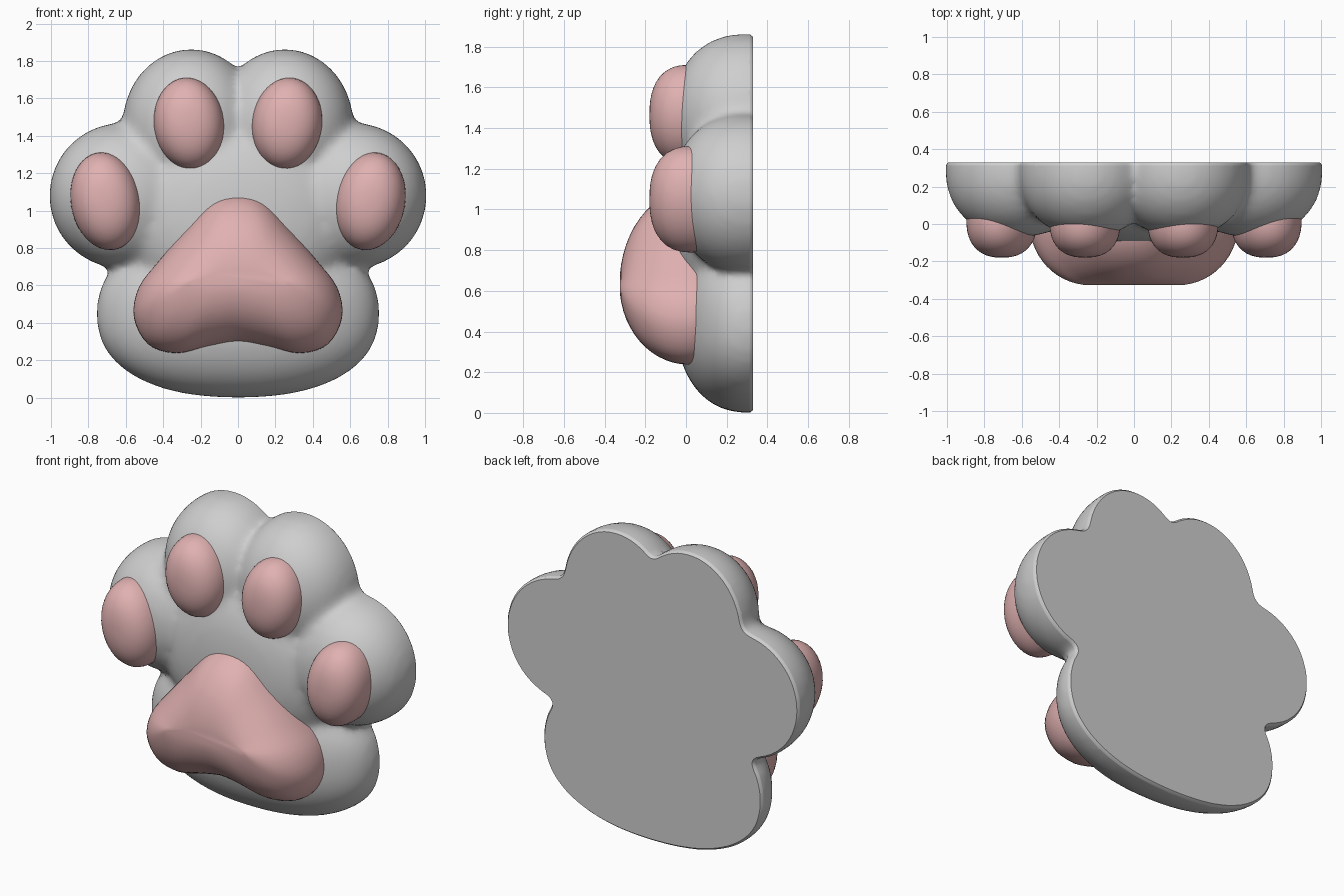
import bpy, bmesh, math
from mathutils import Matrix, Vector

if "Cube" in bpy.data.objects:
    bpy.data.objects.remove(bpy.data.objects["Cube"], do_unlink=True)


def material(name, rgb):
    m = bpy.data.materials.new(name)
    m.use_nodes = True
    m.diffuse_color = (*rgb, 1)
    m.node_tree.nodes["Principled BSDF"].inputs["Base Color"].default_value = (*rgb, 1)
    return m


grey = material("light grey", (0.62, 0.62, 0.62))
pink = material("soft pink", (0.75, 0.44, 0.44))


def add_blob(bm, center, radii, tilt=0, outline=2, dome=2.2):
    """Ellipsoid whose outline (x, z) and dome (y) get boxier with powers above 2."""
    verts = bmesh.ops.create_icosphere(bm, subdivisions=4, radius=1)["verts"]
    turn = Matrix.Rotation(math.radians(tilt), 3, "Y")
    for v in verts:
        flat = (abs(v.co.x) ** outline + abs(v.co.z) ** outline) ** (1 / outline)
        n = (flat ** dome + abs(v.co.y) ** dome) ** (1 / dome)
        v.co = turn @ Vector([c / n * r for c, r in zip(v.co, radii)]) + Vector(center)


def make_object(name, bm, mat):
    mesh = bpy.data.meshes.new(name)
    bmesh.ops.recalc_face_normals(bm, faces=bm.faces)
    bm.to_mesh(mesh)
    bm.free()
    mesh.materials.append(mat)
    obj = bpy.data.objects.new(name, mesh)
    bpy.context.collection.objects.link(obj)
    return obj


def smooth(obj, angle=40):
    bpy.ops.object.select_all(action="DESELECT")
    obj.select_set(True)
    bpy.context.view_layer.objects.active = obj
    bpy.ops.object.shade_smooth_by_angle(angle=math.radians(angle))


# Paw body: overlapping lobes fused and softened
bm = bmesh.new()
add_blob(bm, (0, 0.3, 0.45), (0.757, 0.35, 0.45), outline=2.3)
add_blob(bm, (0, 0.3, 0.98), (0.66, 0.395, 0.56), dome=2.5)
for side in (-1, 1):
    add_blob(bm, (side * 0.62, 0.29, 1.08), (0.389, 0.36, 0.389))
    add_blob(bm, (side * 0.25, 0.29, 1.46), (0.367, 0.36, 0.404))
body = make_object("paw_body", bm, grey)
remesh = body.modifiers.new("fuse", "REMESH")
remesh.mode = "VOXEL"
remesh.voxel_size = 0.025
soften = body.modifiers.new("soften", "SMOOTH")
soften.factor = 0.5
soften.iterations = 12

# Flat back with a narrow chamfered rim
graph = bpy.context.evaluated_depsgraph_get()
fused = bpy.data.meshes.new_from_object(body.evaluated_get(graph))
body.modifiers.clear()
bm = bmesh.new()
bm.from_mesh(fused)
bmesh.ops.bisect_plane(bm, geom=bm.verts[:] + bm.edges[:] + bm.faces[:],
                       plane_co=(0, 0.315, 0), plane_no=(0, 1, 0), clear_outer=True)
rim = [e for e in bm.edges if e.is_boundary]
cap = bmesh.ops.contextual_create(bm, geom=rim)["faces"]
bmesh.ops.recalc_face_normals(bm, faces=bm.faces)
bmesh.ops.inset_region(bm, faces=cap, thickness=0.012, depth=0.015)
bmesh.ops.triangulate(bm, faces=[f for f in bm.faces if len(f.verts) > 4])
bm.to_mesh(body.data)
bm.free()
bpy.data.meshes.remove(fused)
smooth(body)

# Toe pads, leaning outward
for side, word in ((-1, "right"), (1, "left")):
    for part, x, y, z, radii, tilt in (
            ("outer", 0.707, 0.025, 1.05, (0.187, 0.205, 0.263), 10),
            ("inner", 0.262, 0.01, 1.465, (0.188, 0.19, 0.246), 7)):
        bm = bmesh.new()
        add_blob(bm, (side * x, y, z), radii, side * tilt, dome=2.4)
        smooth(make_object(f"{word}_{part}_toe_pad", bm, pink))

# Palm pad: rounded triangular outline swept into a dome with a wide, level crown
half = [(0, 1.09), (0.14, 1.05), (0.28, 0.9), (0.42, 0.735), (0.53, 0.59),
        (0.557, 0.43), (0.48, 0.285), (0.33, 0.238), (0.16, 0.275), (0, 0.3)]
points = [Vector(p) for p in half + [(-x, z) for x, z in half[-2:0:-1]]]
outline = []
for i in range(len(points)):
    a, b, c, d = (points[(i + k) % len(points)] for k in (-1, 0, 1, 2))
    for t in (0, 0.25, 0.5, 0.75):
        outline.append(0.5 * (2 * b + (c - a) * t + (2 * a - 5 * b + 4 * c - d) * t ** 2
                              + (3 * b - a - 3 * c + d) * t ** 3))
bm = bmesh.new()
rings = []
steps = 14
for k in range(-3, steps):
    angle = k / steps * math.pi / 2
    s, y = math.cos(angle), 0.01 - 0.337 * math.sin(angle)
    ring = []
    for q in outline:
        crown = Vector((0.42 * q.x, 0.63))
        p = crown + (q - crown) * s
        ring.append(bm.verts.new((p.x, y, p.y)))
    rings.append(ring)
count = len(outline)
for low, high in zip(rings, rings[1:]):
    for i in range(count):
        j = (i + 1) % count
        bm.faces.new((low[i], low[j], high[j], high[i]))
bm.faces.new(rings[0])
bm.faces.new(rings[-1])
smooth(make_object("palm_pad", bm, pink))
